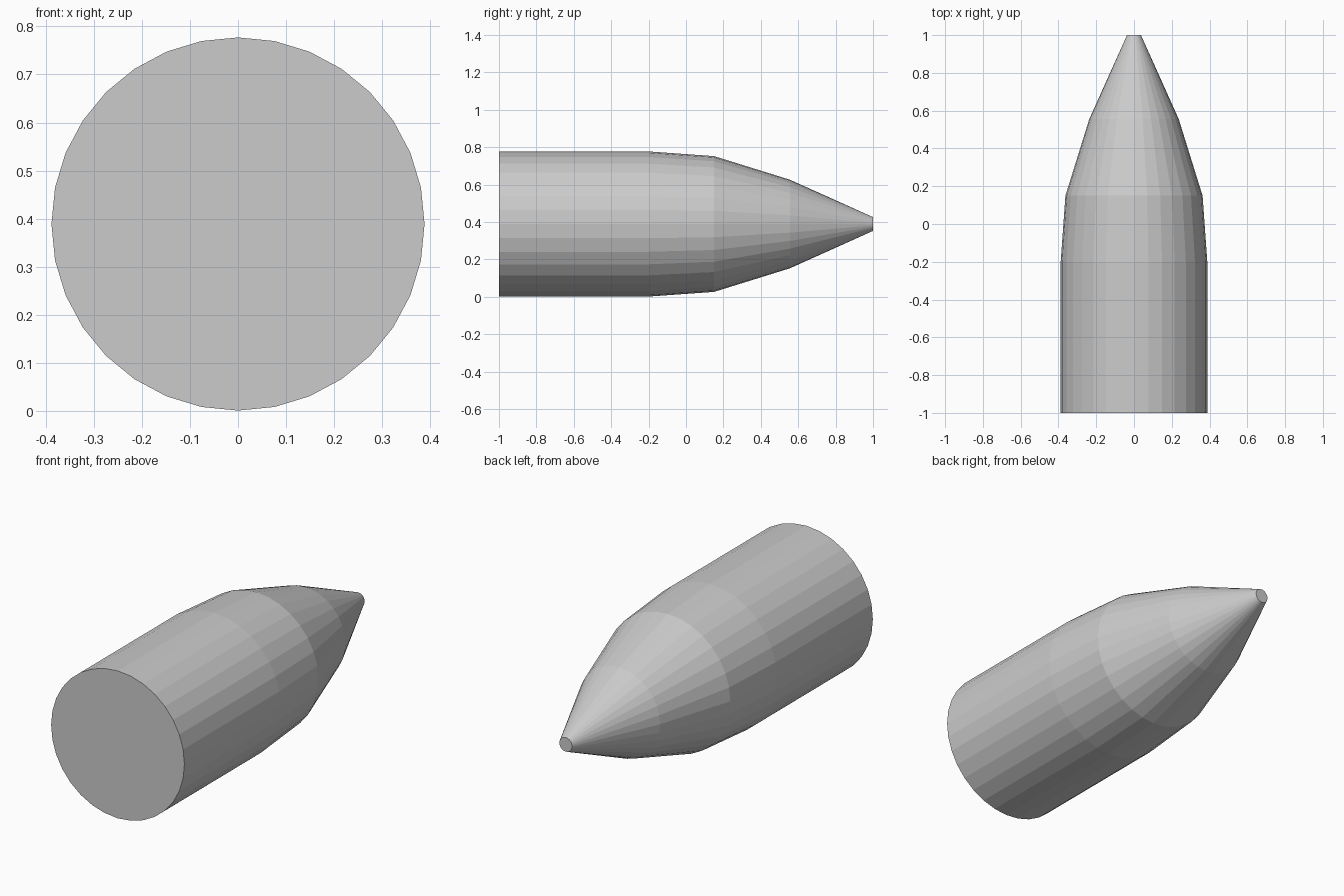
import bpy, bmesh
from math import cos, sin, tau

if "Cube" in bpy.data.objects:
    bpy.data.objects.remove(bpy.data.objects["Cube"])

SIDES, R, CENTRE_Z = 32, 0.388, 0.389
# (y, radius) from flat base to blunt tip
PROFILE = [(-1.0, R), (-0.2, R), (0.15, 0.363), (0.555, 0.237), (1.0, 0.037)]

bm = bmesh.new()
rings = [[bm.verts.new((r * cos(tau * i / SIDES), y, CENTRE_Z + r * sin(tau * i / SIDES)))
          for i in range(SIDES)] for y, r in PROFILE]

# Tapered side walls
for a, b in zip(rings, rings[1:]):
    for i in range(SIDES):
        j = (i + 1) % SIDES
        bm.faces.new((a[i], a[j], b[j], b[i]))

# Flat base and tip caps
bm.faces.new(rings[0])
bm.faces.new(rings[-1])
bmesh.ops.recalc_face_normals(bm, faces=bm.faces)

mesh = bpy.data.meshes.new("pointed_cylinder_body")
bm.to_mesh(mesh)
bm.free()
body = bpy.data.objects.new("pointed_cylinder_body", mesh)
bpy.context.collection.objects.link(body)
